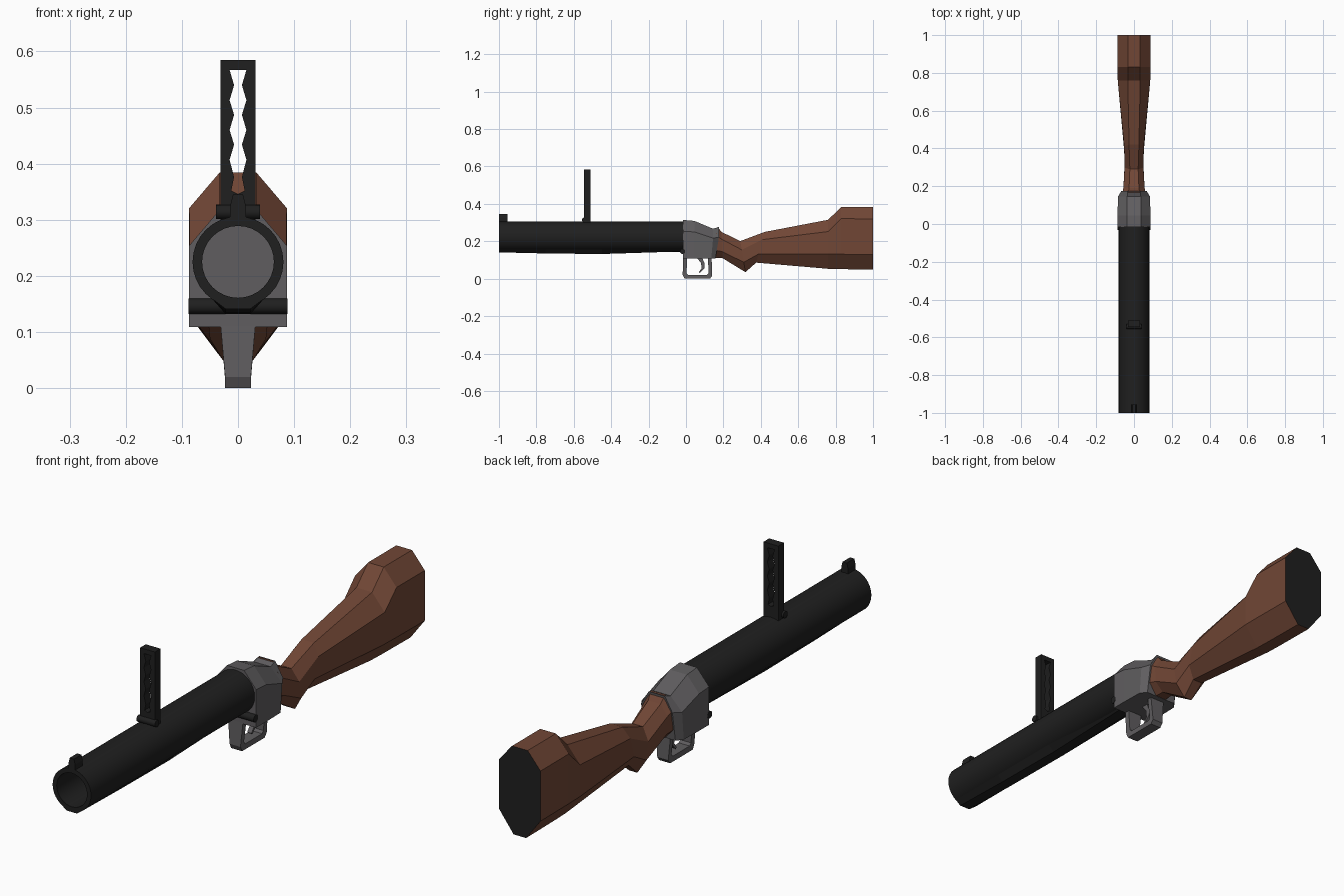
import bpy, bmesh, math
from mathutils import Matrix

if "Cube" in bpy.data.objects:
    bpy.data.objects.remove(bpy.data.objects["Cube"])

def material(name, c):
    m = bpy.data.materials.new(name)
    m.diffuse_color = (*c, 1)
    m.use_nodes = True
    m.node_tree.nodes["Principled BSDF"].inputs["Base Color"].default_value = m.diffuse_color
    return m

BLACK = material("black metal", (0.014, 0.014, 0.014))
GREY = material("grey metal", (0.115, 0.11, 0.115))
WOOD = material("brown wood", (0.165, 0.062, 0.036))

def finish(name, bm, *mats):
    bmesh.ops.recalc_face_normals(bm, faces=bm.faces)
    me = bpy.data.meshes.new(name)
    bm.to_mesh(me)
    bm.free()
    ob = bpy.data.objects.new(name, me)
    bpy.context.collection.objects.link(ob)
    for m in mats:
        me.materials.append(m)
    return ob

def loft(name, halves, *mats):
    """Skin half sections (x, y, z; top to bottom), mirrored across x, and cap them."""
    bm = bmesh.new()
    rings = []
    for h in halves:
        pts = h + [(-x, y, z) for x, y, z in reversed(h)]
        rings.append([bm.verts.new(p) for p in pts])
    n = len(rings[0])
    for a, b in zip(rings, rings[1:]):
        for i in range(n):
            j = (i + 1) % n
            bm.faces.new((a[i], a[j], b[j], b[i]))
    bm.faces.new(rings[0])
    bm.faces.new(rings[-1])
    return finish(name, bm, *mats)

def bar(name, outer, inner, width, mat):
    """Bent bar between two side-view (y, z) paths; width(z) is the half width."""
    return loft(name, [[(width(o[1]), *o), (width(i[1]), *i)]
                       for o, i in zip(outer, inner)], mat)

def pin(name, r, half, y, z, mat):
    bm = bmesh.new()
    bmesh.ops.create_cone(bm, cap_ends=True, segments=16, radius1=r, radius2=r, depth=2 * half,
                          matrix=Matrix.Translation((0, y, z)) @ Matrix.Rotation(math.pi / 2, 4, 'Y'))
    return smooth(finish(name, bm, mat))

def smooth(ob):
    bpy.ops.object.select_all(action='DESELECT')
    ob.select_set(True)
    bpy.context.view_layer.objects.active = ob
    bpy.ops.object.shade_smooth_by_angle(angle=math.radians(35))
    return ob

# Barrel: hollow tube, open at the muzzle
bm = bmesh.new()
N = 32
loops = []
for r, y in ((0.064, -0.013), (0.064, -1), (0.081, -1), (0.081, -0.013)):
    loops.append([bm.verts.new((r * math.cos(2 * math.pi * k / N), y,
                                0.225 + r * math.sin(2 * math.pi * k / N))) for k in range(N)])
for a, b in zip(loops, loops[1:] + loops[:1]):
    for k in range(N):
        j = (k + 1) % N
        bm.faces.new((a[k], a[j], b[j], b[k]))
smooth(finish("barrel", bm, BLACK))

# Rib under the barrel, slightly deeper in the middle
loft("barrel_rib", [[(0.046, y, 0.159), (0.022, y, z)]
                    for y, z in ((-1, 0.141), (-0.75, 0.135), (-0.45, 0.132), (-0.013, 0.146))], BLACK)

# Hinge pin where the barrel breaks open
pin("barrel_hinge", 0.014, 0.088, -0.018, 0.146, BLACK)

# Front sight
loft("front_sight", [[(0.009, y, 0.345), (0.014, y, 0.325), (0.014, y, 0.298)]
                     for y in (-1, -0.955)], BLACK)

# Rear leaf sight: frame with a zigzag slot, plus hinge
slot = [(0.567, 0.015), (0.54, 0.007), (0.513, 0.015), (0.487, 0.007), (0.46, 0.015),
        (0.434, 0.007), (0.407, 0.015), (0.376, 0.007), (0.352, 0.012)]
bm = bmesh.new()
def plate(pts):
    front = [bm.verts.new((x, -0.545, z)) for x, z in pts]
    back = [bm.verts.new((x, -0.511, z)) for x, z in pts]
    bm.faces.new(front)
    bm.faces.new(back)
    for i in range(len(pts)):
        j = (i + 1) % len(pts)
        bm.faces.new((front[i], front[j], back[j], back[i]))
for s in (-1, 1):
    for (z1, x1), (z2, x2) in zip(slot, slot[1:]):
        plate([(s * 0.031, z1), (s * x1, z1), (s * x2, z2), (s * 0.031, z2)])
plate([(-0.031, 0.585), (0.031, 0.585), (0.031, 0.567), (-0.031, 0.567)])
plate([(-0.031, 0.352), (-0.012, 0.352), (0, 0.346), (0.012, 0.352), (0.031, 0.352),
       (0.031, 0.295), (-0.031, 0.295)])
bmesh.ops.remove_doubles(bm, verts=bm.verts, dist=1e-5)
# drop the hidden walls between stacked pieces
inner = [f for f in bm.faces if all(len(e.link_faces) > 2 for e in f.edges if abs(e.verts[0].co.y - e.verts[1].co.y) < 1e-4)
         and len({round(v.co.z, 4) for v in f.verts}) == 1 and 0.352 < f.calc_center_median().z < 0.567]
bmesh.ops.delete(bm, geom=inner, context='FACES_ONLY')
finish("rear_sight_leaf", bm, BLACK)
pin("rear_sight_hinge", 0.013, 0.039, -0.543, 0.314, BLACK)

# Receiver: top half width, shoulder, and square underside
loft("receiver", [[(t, y, zt), (w, y, zs), (w, yb, 0.109)] for y, yb, t, w, zt, zs in (
    (-0.015, -0.015, 0.036, 0.087, 0.314, 0.254),
    (0.045, 0.045, 0.036, 0.087, 0.309, 0.250),
    (0.145, 0.135, 0.036, 0.085, 0.267, 0.217),
    (0.176, 0.158, 0.034, 0.066, 0.277, 0.222))], GREY)

# Trigger guard and trigger
bar("trigger_guard",
    [(-0.015, 0.112), (-0.018, 0.02), (-0.008, 0), (0.128, 0), (0.14, 0.015), (0.137, 0.112)],
    [(0.006, 0.112), (0.003, 0.03), (0.011, 0.021), (0.112, 0.021), (0.12, 0.03), (0.118, 0.112)],
    lambda z: 0.023 + max(0, z - 0.05) * 0.13, GREY)
bar("trigger",
    [(0.055, 0.115), (0.08, 0.085), (0.084, 0.055), (0.068, 0.035)],
    [(0.085, 0.115), (0.098, 0.085), (0.098, 0.055), (0.074, 0.03)],
    lambda z: 0.009, GREY)

# Stock: eight-sided sections, leaning between a top and a bottom point
def section(yt, zt, yb, zb, w, flat, up, low):
    def at(x, f):
        return (x, yt + (yb - yt) * f, zt + (zb - zt) * f)
    return [at(flat, 0), at(w, up), at(w, low), at(flat * 0.8, 1)]
stock = loft("stock", [section(*s) for s in (
    (0.168, 0.279, 0.150, 0.110, 0.062, 0.030, 0.30, 0.75),
    (0.190, 0.250, 0.195, 0.110, 0.056, 0.026, 0.28, 0.75),
    (0.290, 0.201, 0.318, 0.035, 0.050, 0.022, 0.28, 0.68),
    (0.420, 0.250, 0.375, 0.086, 0.052, 0.026, 0.25, 0.72),
    (0.760, 0.315, 0.760, 0.053, 0.086, 0.033, 0.24, 0.70),
    (0.830, 0.384, 0.830, 0.051, 0.087, 0.033, 0.19, 0.76),
    (1.000, 0.384, 1.000, 0.049, 0.087, 0.033, 0.19, 0.76))], WOOD, BLACK)
# Black butt plate
for p in stock.data.polygons:
    if p.normal.y > 0.99 and p.center.y > 0.99:
        p.material_index = 1
